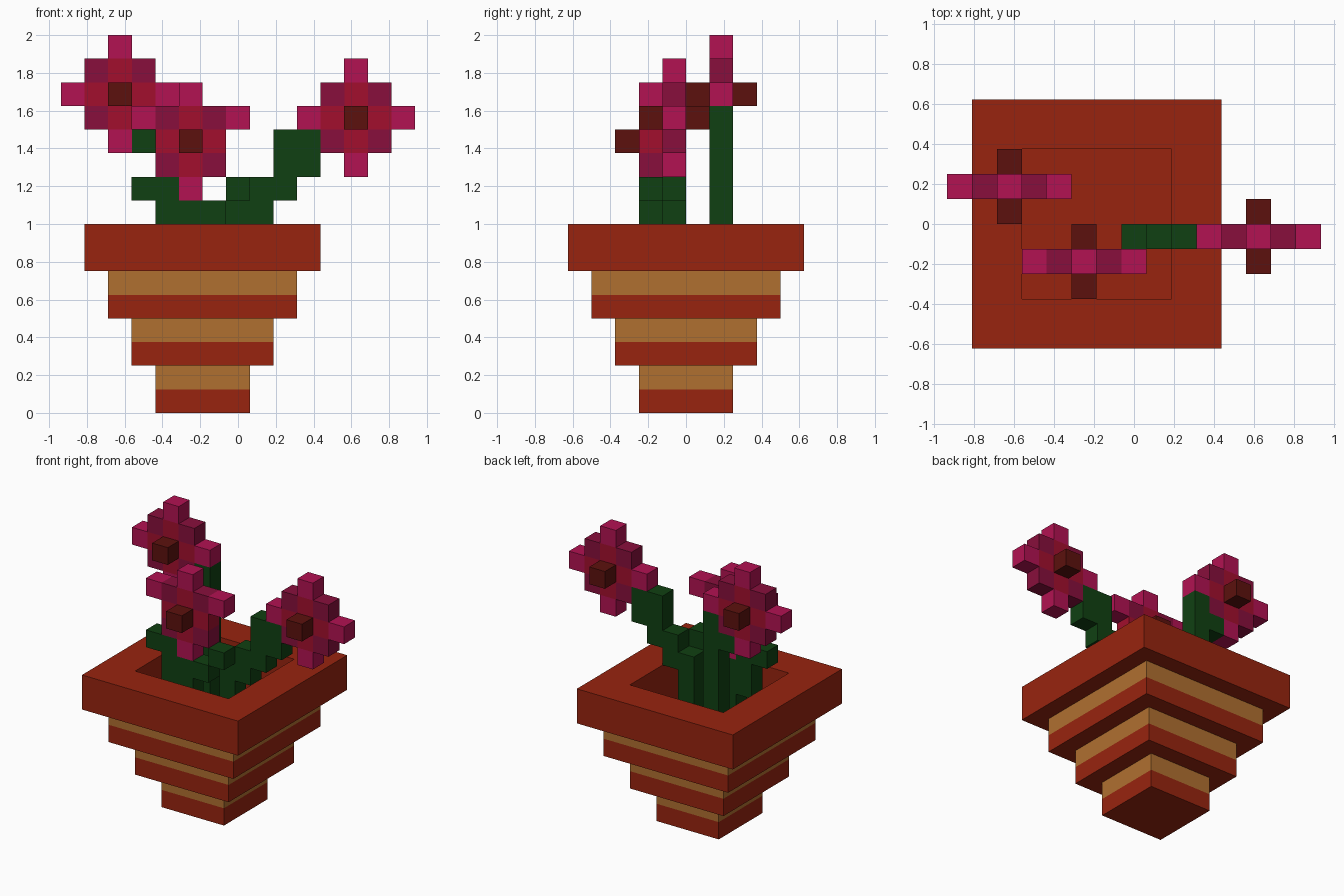
import bpy, bmesh
from mathutils import Vector

if "Cube" in bpy.data.objects:
    bpy.data.objects.remove(bpy.data.objects["Cube"])

U = 0.125                                   # edge of one block
ORIGIN = Vector((-0.9375, -0.625, 0.0))     # corner of block (0, 0, 0)


def material(name, rgb):
    lin = [((c / 255 + 0.055) / 1.055) ** 2.4 if c > 10 else c / 255 / 12.92 for c in rgb]
    m = bpy.data.materials.new(name)
    m.diffuse_color = (*lin, 1)
    m.use_nodes = True
    m.node_tree.nodes["Principled BSDF"].inputs["Base Color"].default_value = m.diffuse_color
    return m


CLAY = material("clay", (152, 36, 15))
TAN = material("tan", (176, 112, 48))
GREEN = material("stem_green", (16, 64, 18))
PINK = material("petal_tip", (178, 18, 82))
PURPLE = material("petal_corner", (136, 15, 60))
CRIMSON = material("petal_inner", (162, 15, 45))
BROWN = material("flower_heart", (92, 17, 13))


def finish(name, bm, mats):
    mesh = bpy.data.meshes.new(name)
    bm.to_mesh(mesh)
    bm.free()
    for m in mats:
        mesh.materials.append(m)
    bpy.context.collection.objects.link(bpy.data.objects.new(name, mesh))


# Pot: square rings lofted along a stepped profile (half width, z, colour of band below)
def build_pot():
    rings = [(0.25, 0, 0)]
    for tier in range(3):
        h, z = 0.25 + U * tier, 0.25 * tier
        rings += [(h, z + U, 0), (h, z + 2 * U, 1), (h + U, z + 2 * U, 0)]
    rings += [(0.625, 1, 0), (0.375, 1, 0), (0.375, 0.625, 0)]
    cx = -0.1875
    bm = bmesh.new()
    loops = [[bm.verts.new((cx + sx * h, sy * h, z))
              for sx, sy in ((-1, -1), (1, -1), (1, 1), (-1, 1))] for h, z, _ in rings]
    bm.faces.new(loops[0][::-1])            # underside
    bm.faces.new(loops[-1])                 # floor of the hollow
    for a, b, ring in zip(loops, loops[1:], rings[1:]):
        for i in range(4):
            j = (i + 1) % 4
            bm.faces.new((a[i], a[j], b[j], b[i])).material_index = ring[2]
    finish("pot", bm, [CLAY, TAN])


# Plant parts: dictionaries of block position -> material
def flower(cx, cy, cz, lift=0):
    cells = {(cx, cy + d, cz): BROWN for d in (-1, 0, 1)}
    for dx in (-1, 1):
        cells[cx + dx, cy, cz] = CRIMSON
        cells[cx, cy, cz + dx] = CRIMSON
        cells[cx + 2 * dx, cy, cz + lift] = PINK
        cells[cx, cy, cz + 2 * dx] = PINK
        for dz in (-1, 1):
            cells[cx + dx, cy, cz + dz] = PURPLE
    return cells


def stem(y, column, top, extra):
    cells = {(column, y, z): GREEN for z in range(5, top + 1)}
    cells.update({(x, y, z): GREEN for x, z in extra})
    return cells


parts = {
    "left_flower": flower(2, 6, 13),
    "middle_flower": flower(5, 3, 11, lift=1),
    "right_flower": flower(12, 4, 12),
    "left_stem": stem(6, 4, 12, [(3, 11)]),
    "middle_stem": stem(3, 5, 8, [(4, 7), (4, 8), (4, 9), (3, 9), (6, 8), (7, 9)]),
    "right_stem": stem(4, 7, 8, [(8, 8), (8, 9), (9, 9), (9, 10), (9, 11), (10, 10), (10, 11)]),
}
occupied = {c for cells in parts.values() for c in cells}


# Turn blocks into a mesh, keeping only the exposed faces
def build_blocks(name, cells):
    bm = bmesh.new()
    mats = list(dict.fromkeys(cells.values()))
    for cell, mat in cells.items():
        centre = ORIGIN + (Vector(cell) + Vector((0.5, 0.5, 0.5))) * U
        for axis in range(3):
            for sign in (-1, 1):
                n = Vector((0, 0, 0))
                n[axis] = sign
                if tuple(int(c + d) for c, d in zip(cell, n)) in occupied:
                    continue
                s = Vector((0, 0, 0))
                s[(axis + 1) % 3] = 1
                t = n.cross(s)
                quad = [bm.verts.new(centre + (n + a * s + b * t) * U / 2)
                        for a, b in ((-1, -1), (1, -1), (1, 1), (-1, 1))]
                bm.faces.new(quad).material_index = mats.index(mat)
    bmesh.ops.remove_doubles(bm, verts=bm.verts, dist=1e-4)
    finish(name, bm, mats)


build_pot()
for part_name, part_cells in parts.items():
    build_blocks(part_name, part_cells)
